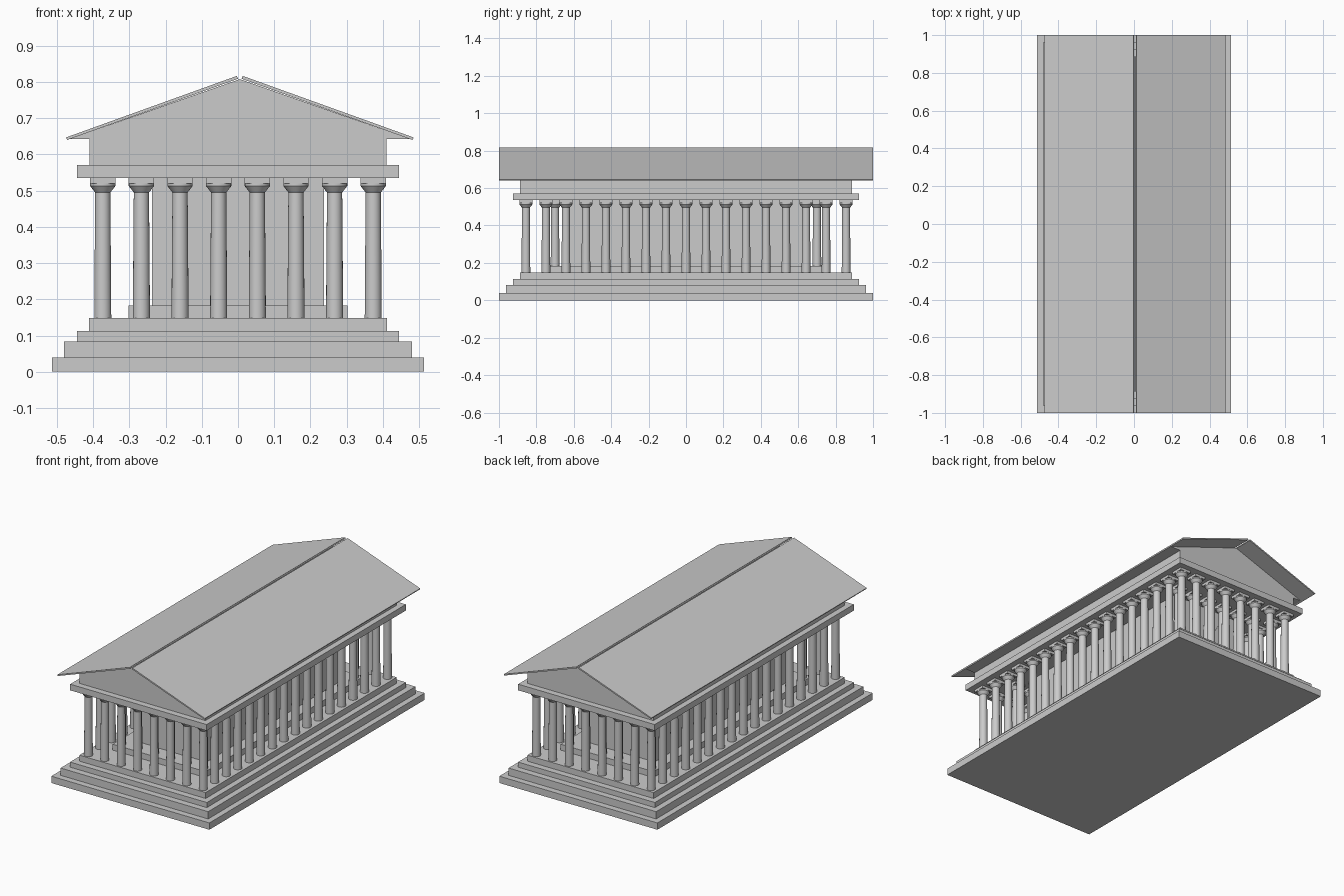
import bpy
import bmesh
import math

default = bpy.data.objects.get("Cube")
if default:
    bpy.data.objects.remove(default, do_unlink=True)

stone = bpy.data.materials.new("grey stone")
stone.use_nodes = True
GREY = (0.6, 0.6, 0.6, 1)
stone.diffuse_color = GREY
stone.node_tree.nodes["Principled BSDF"].inputs["Base Color"].default_value = GREY


def add_object(name, bm):
    bmesh.ops.recalc_face_normals(bm, faces=bm.faces)
    mesh = bpy.data.meshes.new(name)
    bm.to_mesh(mesh)
    bm.free()
    mesh.materials.append(stone)
    obj = bpy.data.objects.new(name, mesh)
    bpy.context.collection.objects.link(obj)
    return obj


def block(name, half_x, half_y, low, high):
    bm = bmesh.new()
    bmesh.ops.create_cube(bm, size=1)
    for v in bm.verts:
        v.co = (v.co.x * 2 * half_x, v.co.y * 2 * half_y,
                low + (v.co.z + 0.5) * (high - low))
    return add_object(name, bm)


def extrusion(name, profile, y0, y1):
    """Prism from an (x, z) outline, running along y."""
    bm = bmesh.new()
    face = bm.faces.new([bm.verts.new((x, y0, z)) for x, z in profile])
    result = bmesh.ops.extrude_face_region(bm, geom=[face])
    moved = [g for g in result["geom"] if isinstance(g, bmesh.types.BMVert)]
    bmesh.ops.translate(bm, verts=moved, vec=(0, y1 - y0, 0))
    return add_object(name, bm)


SLAB_BOTTOM = 0.535


def column_mesh(name, foot):
    """Round shaft with flared capital and square abacus."""
    rings = [(0.0235, foot), (0.021, 0.495), (0.035, 0.513), (0.035, 0.52)]
    sides = 24
    bm = bmesh.new()
    loops = [[bm.verts.new((r * math.cos(math.tau * i / sides),
                            r * math.sin(math.tau * i / sides), z))
              for i in range(sides)] for r, z in rings]
    for low, high in zip(loops, loops[1:]):
        for i in range(sides):
            j = (i + 1) % sides
            bm.faces.new((low[i], low[j], high[j], high[i]))
    bm.faces.new(loops[0])
    bm.faces.new(loops[-1])
    abacus = bmesh.ops.create_cube(bm, size=1)["verts"]
    for v in abacus:
        v.co = (v.co.x * 0.07, v.co.y * 0.07,
                0.52 + (v.co.z + 0.5) * (SLAB_BOTTOM - 0.52))
    obj = add_object(name, bm)
    bpy.ops.object.select_all(action="DESELECT")
    obj.select_set(True)
    bpy.context.view_layer.objects.active = obj
    bpy.ops.object.shade_smooth_by_angle(angle=math.radians(30))
    mesh = obj.data
    bpy.data.objects.remove(obj, do_unlink=True)
    return mesh


def place(name, mesh, x, y):
    obj = bpy.data.objects.new(name, mesh)
    obj.location = (x, y, 0)
    bpy.context.collection.objects.link(obj)


# Stepped base
steps = [(0.514, 1.0, 0, 0.04), (0.48, 0.963, 0.04, 0.083),
         (0.445, 0.925, 0.083, 0.113), (0.411, 0.887, 0.113, 0.148)]
for n, dims in enumerate(steps, 1):
    block(f"base_step_{n}", *dims)

# Inner chamber on its own low platform
block("chamber_platform", 0.302, 0.733, 0.148, 0.183)
CHAMBER_Y = 0.63
block("chamber_walls", 0.237, CHAMBER_Y, 0.183, SLAB_BOTTOM)

# Thin triangular door leaf at each end
for side, label in ((-1, "front"), (1, "back")):
    leaf = [(side * x, z) for x, z in
            ((0.085, 0.183), (-0.085, 0.46), (-0.085, 0.183))]
    extrusion(f"{label}_door_leaf", leaf, side * CHAMBER_Y, side * (CHAMBER_Y + 0.003))

# Outer colonnade, 8 by 17, and inner rows of 6
outer = column_mesh("outer_column", 0.148)
inner = column_mesh("inner_column", 0.183)
GAP = 0.1067
for i in range(8):
    for j in range(17):
        if i in (0, 7) or j in (0, 16):
            place("outer_column", outer, (i - 3.5) * GAP, (j - 8) * 0.107)
for i in range(6):
    for side in (-1, 1):
        place("inner_column", inner, (i - 2.5) * GAP, side * 0.7)

# Beams above the columns
block("lower_beam", 0.444, 0.925, SLAB_BOTTOM, 0.571)
block("upper_beam", 0.41, 0.888, 0.571, 0.645)

# Gable body and two roof slabs with a notch at the ridge
extrusion("gable", [(-0.465, 0.643), (0.475, 0.643), (0.005, 0.808)], -0.888, 0.888)
for side, label in ((-1, "right"), (1, "left")):
    slab = [(0.48, 0.647), (0.008, 0.817), (0.005, 0.809), (0.477, 0.64)]
    extrusion(f"{label}_roof_slab", [(0.005 + side * x, z) for x, z in slab], -1, 1)
